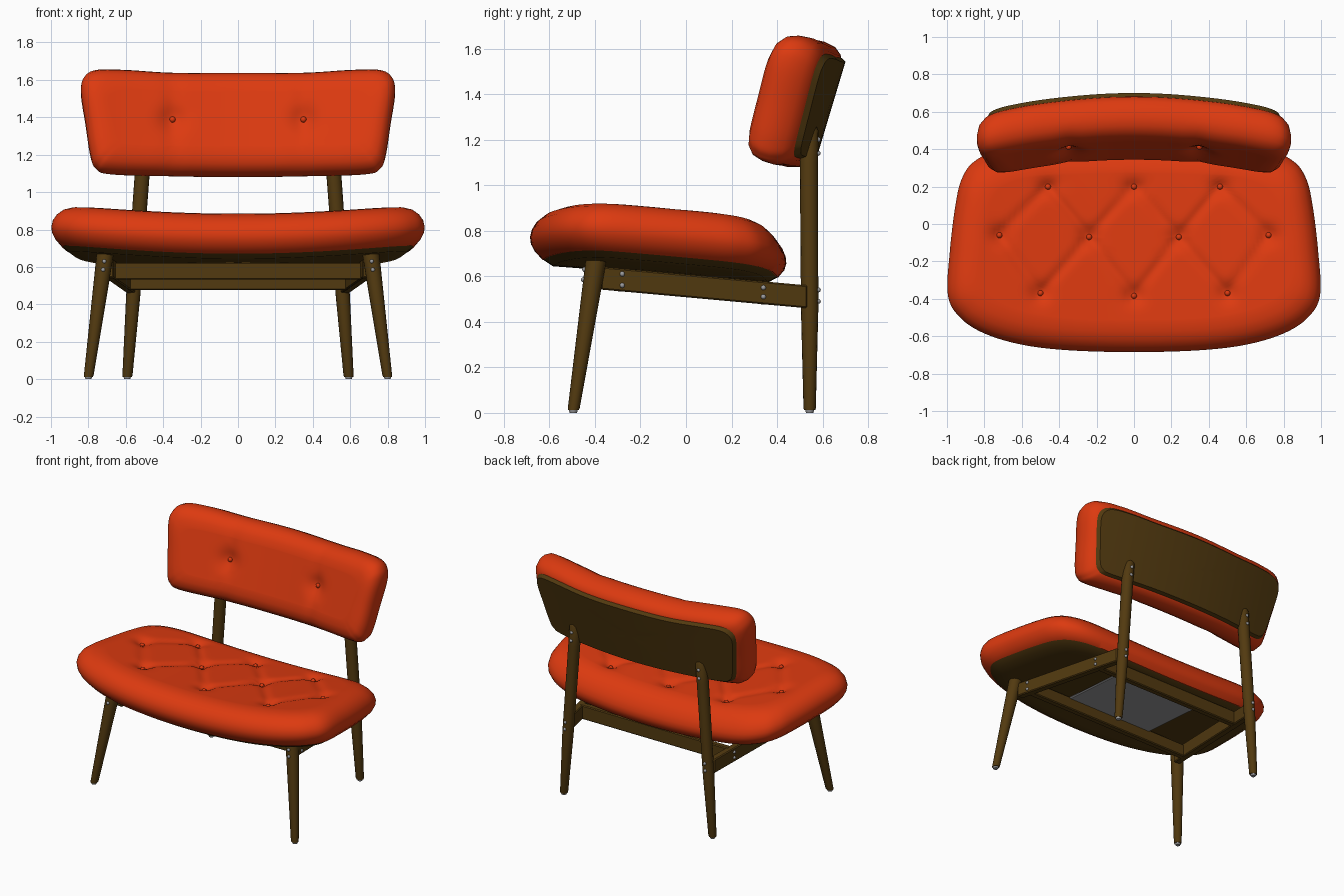
import bpy, bmesh, math
from mathutils import Vector

if "Cube" in bpy.data.objects:
    bpy.data.objects.remove(bpy.data.objects["Cube"])


def material(name, rgb):
    m = bpy.data.materials.new(name)
    m.diffuse_color = (*rgb, 1)
    m.use_nodes = True
    m.node_tree.nodes["Principled BSDF"].inputs["Base Color"].default_value = m.diffuse_color
    return m


RED = material("orange red fabric", (0.72, 0.042, 0.005))
WOOD = material("dark wood", (0.085, 0.042, 0.005))
GREY = material("grey metal", (0.33, 0.33, 0.34))


def finish(bm, name, mat, angle=40):
    bmesh.ops.recalc_face_normals(bm, faces=bm.faces)
    me = bpy.data.meshes.new(name)
    bm.to_mesh(me)
    bm.free()
    me.materials.append(mat)
    ob = bpy.data.objects.new(name, me)
    bpy.context.collection.objects.link(ob)
    bpy.ops.object.select_all(action='DESELECT')
    ob.select_set(True)
    bpy.context.view_layer.objects.active = ob
    bpy.ops.object.shade_smooth_by_angle(angle=math.radians(angle))
    return ob


def skin(bm, rings):
    # bridge consecutive rings with quads
    for a, b in zip(rings, rings[1:]):
        for i in range(len(a)):
            j = (i + 1) % len(a)
            bm.faces.new((a[i], a[j], b[j], b[i]))


def smooth_outline(half, steps=8):
    # mirror a half outline and smooth it with a closed Catmull-Rom curve
    pts = [Vector(p) for p in half]
    pts += [Vector((-p[0], p[1])) for p in half[-2:0:-1]]
    n, out = len(pts), []
    for i in range(n):
        a, b, c, d = (pts[(i + k) % n] for k in (-1, 0, 1, 2))
        for s in range(steps):
            t = s / steps
            out.append(0.5 * (2 * b + (c - a) * t + (2 * a - 5 * b + 4 * c - d) * t * t
                              + (3 * b - a - 3 * c + d) * t ** 3))
    return out


def pad(name, outline, centre, half, profile, warp, mat, inner=36, angle=40):
    # closed pad: profile of (inset, height), flat discs on both sides, then warped
    rows = [(profile[0][0], profile[0][1], k / 8) for k in range(1, 8)]
    rows += [(d, h, 1) for d, h in profile]
    rows += [(*profile[-1], k / inner) for k in range(inner - 1, 0, -1)]
    bm = bmesh.new()
    rings = []
    for d, h, t in rows:
        ring = []
        for p in outline:
            x = p.x * (1 - d / half[0]) * t
            y = centre + (p.y - centre) * (1 - d / half[1]) * t
            ring.append(bm.verts.new(warp(x, y, h)))
        rings.append(ring)
    skin(bm, rings)
    for ring, h in ((rings[0], profile[0][1]), (rings[-1], profile[-1][1])):
        c = bm.verts.new(warp(0, centre, h))
        for i in range(len(ring)):
            bm.faces.new((ring[i], ring[(i + 1) % len(ring)], c))
    return finish(bm, name, mat, angle)


def tube(name, sections, mat, sides=16):
    # round tapered bar through (x, y, z, radius) sections
    bm = bmesh.new()
    rings = [[bm.verts.new((x + r * math.cos(2 * math.pi * i / sides),
                            y + r * math.sin(2 * math.pi * i / sides), z))
              for i in range(sides)] for x, y, z, r in sections]
    skin(bm, rings)
    bm.faces.new(rings[0])
    bm.faces.new(rings[-1])
    return finish(bm, name, mat)


def beam(name, a, b, height, thick, mat):
    # rectangular rail from a to b
    a, b = Vector(a), Vector(b)
    side = (b - a).cross(Vector((0, 0, 1))).normalized() * thick / 2
    up = Vector((0, 0, height / 2))
    bm = bmesh.new()
    rings = [[bm.verts.new(p + side * i + up * j) for i, j in ((-1, -1), (1, -1), (1, 1), (-1, 1))]
             for p in (a, b)]
    skin(bm, rings)
    bm.faces.new(rings[0])
    bm.faces.new(rings[1])
    bmesh.ops.recalc_face_normals(bm, faces=bm.faces)
    bmesh.ops.bevel(bm, geom=bm.edges[:], offset=0.006, segments=1, affect='EDGES')
    return finish(bm, name, mat, 30)


def studs(name, points, radius, mat):
    # small round heads gathered in one object
    bm = bmesh.new()
    for p in points:
        res = bmesh.ops.create_uvsphere(bm, u_segments=12, v_segments=8, radius=radius)
        bmesh.ops.translate(bm, verts=res['verts'], vec=p)
    return finish(bm, name, mat, 60)


# Seat: tufted cushion with diamond creases
BUTTONS = [(0, .21), (.46, .21), (-.46, .21), (.24, -.07), (-.24, -.07),
           (.72, -.06), (-.72, -.06), (0, -.385), (.5, -.37), (-.5, -.37)]
CREASES = [(a, b) for i, a in enumerate(BUTTONS) for b in BUTTONS[i + 1:]
           if 0.2 < abs(a[1] - b[1]) < 0.4 and abs(a[0] - b[0]) < 0.3]


def seat_dip(x, y):
    p = Vector((x, y))
    dip = 0
    for a, b in CREASES:
        a, b = Vector(a), Vector(b)
        t = max(0, min(1, (p - a).dot(b - a) / (b - a).length_squared))
        dip = max(dip, 0.011 * math.exp(-((p - a - (b - a) * t).length / 0.028) ** 2))
    near = min((p - Vector(b)).length for b in BUTTONS)
    return dip + 0.024 * math.exp(-(near / 0.055) ** 2)


def seat_warp(x, y, h):
    k = max(0, h / 0.225)
    z = 0.62 + 0.07 * x * x - 0.075 * y + h
    if k > 0.8:
        z -= seat_dip(x, y) * k ** 3
    return (x, y - (0.05 * k * (y / 0.46) ** 2 if y > 0 else 0), z)


seat_line = smooth_outline([(0, -.685), (.35, -.675), (.6, -.645), (.8, -.585), (.93, -.5),
                            (.995, -.38), (.985, -.15), (.955, .1), (.92, .25), (.85, .35),
                            (.7, .42), (.4, .45), (0, .46)])
pad("seat_cushion", seat_line, -.11, (1, .575),
    [(.08, 0), (.055, .005), (.02, .04), (.004, .07), (0, .1), (.008, .135), (.03, .17),
     (.065, .2), (.11, .218), (.16, .225)], seat_warp, RED)
pad("seat_board", seat_line, -.11, (1, .575), [(.1, -.02), (.06, .004)], seat_warp, WOOD, 8)
studs("seat_buttons", [seat_warp(x, y, .228) for x, y in BUTTONS], .016, RED)


# Backrest: curved, reclined cushion on a curved board
def back_warp(x, z, w):
    y = 0.67 + 0.3 * (z - 1.54) - 0.16 * x * x - w
    if w > 0.15:
        d = math.hypot(abs(x) - .35, z - 1.36)
        y += 0.03 * math.exp(-(d / .07) ** 2) + 0.008 * math.exp(-((abs(x) - .35) / .05) ** 2)
    return (x, y, z + 0.25 * (w - 0.11))


back_line = smooth_outline([(0, 1.085), (.35, 1.09), (.68, 1.1), (.76, 1.13), (.79, 1.2),
                            (.815, 1.36), (.84, 1.53), (.825, 1.61), (.76, 1.65), (.6, 1.65),
                            (.35, 1.635), (0, 1.635)])
pad("back_cushion", back_line, 1.37, (.84, .285),
    [(.06, 0), (.04, .008), (.012, .04), (0, .09), (.002, .13), (.015, .17), (.045, .2),
     (.085, .215), (.13, .22)], back_warp, RED)
pad("back_board", back_line, 1.37, (.84, .285), [(.065, -.02), (.05, .006)], back_warp, WOOD, 8)
studs("back_buttons", [back_warp(s * .35, 1.36, .222) for s in (-1, 1)], .016, RED)

# Frame: legs, posts, side rails, feet and screws, mirrored left and right
for s, tag in ((1, "right"), (-1, "left")):
    tube("front_leg_" + tag, [(s * .80, -.495, .012, .023), (s * .798, -.493, .02, .026),
                              (s * .71, -.395, .67, .046)], WOOD)
    tube("back_post_" + tag, [(s * .592, .543, .012, .024), (s * .591, .543, .02, .027),
                              (s * .56, .543, .45, .038), (s * .512, .54, 1.1, .04),
                              (s * .501, .543, 1.24, .039), (s * .5, .543, 1.262, .028)], WOOD)
    beam("side_rail_" + tag, (s * .69, -.375, .592), (s * .573, .53, .51), .1, .05, WOOD)
    for part, x, y in (("front", .80, -.495), ("back", .592, .543)):
        tube(part + "_foot_" + tag, [(s * x, y, 0, .016), (s * x, y, .014, .02)], GREY)
    screws = [(s * .715, -.445, .63), (s * .721, -.451, .585),
              (s * .556, .581, .54), (s * .559, .581, .49),
              (s * .506, .581, 1.2), (s * .51, .58, 1.14)]
    screws += [(s * (.715 - .129 * (y + .375)), y, z)
               for y, z in ((-.28, .61), (-.28, .56), (.34, .55), (.34, .51))]
    studs("screws_" + tag, screws, .011, GREY)

# Cross rails under the seat
beam("front_rail", (-.665, -.28, .578), (.665, -.28, .578), .09, .045, WOOD)
beam("back_rail", (-.59, .345, .527), (.59, .345, .527), .1, .045, WOOD)

# Thin grey panel under the seat board
beam("under_panel", (0, -.26, .615), (0, .325, .571), .014, .7, GREY)
